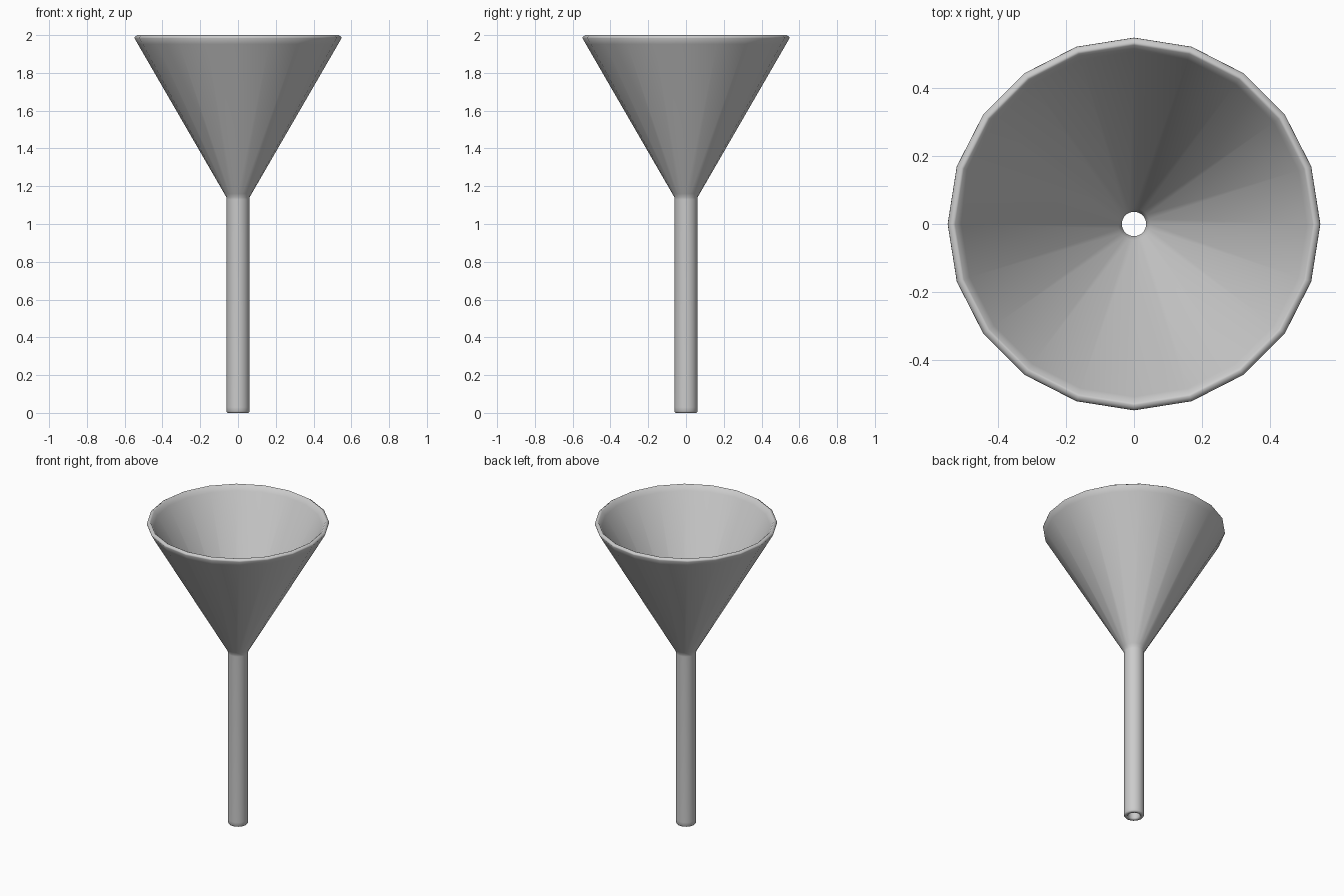
import bpy, bmesh, math

if "Cube" in bpy.data.objects:
    bpy.data.objects.remove(bpy.data.objects["Cube"])

SIDES = 20

# Closed wall cross-section (radius, height): outside going up, over the rim, inside going down
PROFILE = [
    (0.056, 0.0), (0.061, 0.008), (0.061, 0.03), (0.061, 1.13), (0.062, 1.142),
    (0.072, 1.160), (0.530, 1.952), (0.548, 1.984), (0.547, 1.991),
    (0.533, 2.0), (0.526, 1.997), (0.508, 1.966),
    (0.047, 1.168), (0.036, 1.148), (0.036, 1.12), (0.036, 0.03), (0.036, 0.008), (0.041, 0.0),
]


def lathe(name, profile, sides):
    """Revolve a closed profile about z into a smooth-shaded ring solid."""
    bm = bmesh.new()
    rings = []
    for i in range(sides):
        a = 2 * math.pi * i / sides
        rings.append([bm.verts.new((r * math.cos(a), r * math.sin(a), z)) for r, z in profile])
    n = len(profile)
    for i in range(sides):
        a, b = rings[i], rings[(i + 1) % sides]
        for j in range(n):
            k = (j + 1) % n
            bm.faces.new((a[j], b[j], b[k], a[k])).smooth = True
    bmesh.ops.recalc_face_normals(bm, faces=bm.faces)
    mesh = bpy.data.meshes.new(name)
    bm.to_mesh(mesh)
    bm.free()
    obj = bpy.data.objects.new(name, mesh)
    bpy.context.collection.objects.link(obj)
    return obj


# Hollow cone and spout in one continuous wall
lathe("funnel", PROFILE, SIDES)
